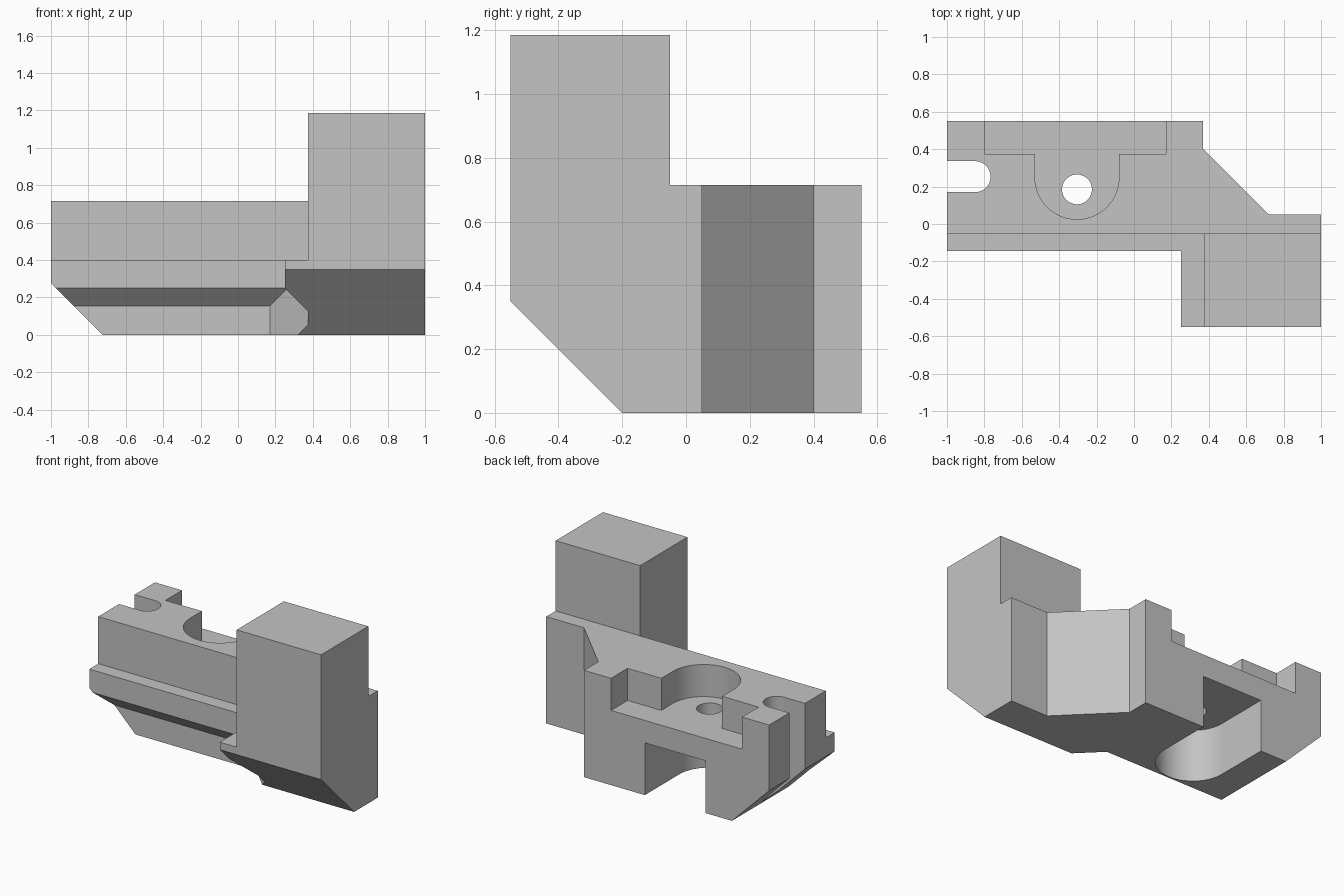
import bpy
import bmesh
from math import cos, sin, pi, radians

cube = bpy.data.objects.get("Cube")
if cube:
    bpy.data.objects.remove(cube, do_unlink=True)

grey = bpy.data.materials.new("plain grey")
grey.use_nodes = True
grey.diffuse_color = (0.55, 0.55, 0.55, 1)
grey.node_tree.nodes["Principled BSDF"].inputs["Base Color"].default_value = grey.diffuse_color


def prism(name, profile, axis, low, high):
    """Extrude a 2D profile along one axis, from low to high."""
    place = {"x": lambda a, b, h: (h, a, b),
             "y": lambda a, b, h: (a, h, b),
             "z": lambda a, b, h: (a, b, h)}[axis]
    bm = bmesh.new()
    base = bm.faces.new([bm.verts.new(place(a, b, low)) for a, b in profile])
    grown = bmesh.ops.extrude_face_region(bm, geom=[base])["geom"]
    top = [v for v in grown if isinstance(v, bmesh.types.BMVert)]
    bmesh.ops.translate(bm, verts=top, vec=place(0, 0, high - low))
    bmesh.ops.recalc_face_normals(bm, faces=bm.faces)
    mesh = bpy.data.meshes.new(name)
    bm.to_mesh(mesh)
    bm.free()
    mesh.materials.append(grey)
    obj = bpy.data.objects.new(name, mesh)
    bpy.context.collection.objects.link(obj)
    return obj


def arc(cx, cy, r, start, end, steps=32):
    return [(cx + r * cos(start + (end - start) * i / steps),
             cy + r * sin(start + (end - start) * i / steps)) for i in range(steps + 1)]


def rect(x0, y0, x1, y1):
    return [(x0, y0), (x1, y0), (x1, y1), (x0, y1)]


def combine(target, tool, operation):
    """Apply a boolean and throw the tool away."""
    mod = target.modifiers.new(operation, "BOOLEAN")
    mod.operation, mod.solver, mod.object = operation, "EXACT", tool
    bpy.context.view_layer.objects.active = target
    bpy.ops.object.modifier_apply(modifier=mod.name)
    bpy.data.objects.remove(tool, do_unlink=True)


# Main block with the angled back corner
block = prism("bracket_block", [
    (-1, -.05), (.375, -.05), (.375, -.55), (1, -.55), (1, .05),
    (.72, .05), (.37, .4), (.37, .55), (-1, .55)], "z", 0, .715)

additions = [
    # Tall column
    prism("column", rect(.375, -.55, 1, -.05), "z", .5, 1.185),
    # Diagonal gusset in the inside corner
    prism("gusset", [(.17, -.05), (.375, -.255), (.5, -.255), (.5, 0), (.17, 0)], "z", 0, .3),
    # L-shaped ledge and its sloped undersides
    prism("ledge", [(-1, -.145), (.25, -.145), (.25, -.55), (.5, -.55), (.5, 0), (-1, 0)],
          "z", .25, .4),
    prism("front_underside", [(-.145, .25), (-.05, .155), (0, .155), (0, .3), (-.145, .3)],
          "x", -1, .4),
    prism("side_underside", [(.25, .25), (.375, .125), (.5, .125), (.5, .3), (.25, .3)],
          "y", -.55, 0),
]
for part in additions:
    combine(block, part, "UNION")

hole_x, hole_y, slot_r = -.305, .185, .225
cuts = [
    # Sloped bottom edges
    prism("front_bevel", [(-.1, -.1), (-.65, .45), (-.65, -.1)], "x", -1.1, 1.1),
    prism("end_bevel", [(-.625, -.1), (-1.1, .375), (-1.1, -.1)], "y", -.7, .7),
    # Upper pocket with rounded seat
    prism("upper_pocket", [(.17, .375), (.17, .65), (-.8, .65), (-.8, .375), (-.53, .375)]
          + arc(hole_x, .25, slot_r, pi, 2 * pi) + [(-.08, .375)], "z", .5, .9),
    # Lower slot open to the back
    prism("lower_slot", [(hole_x + slot_r, .65), (hole_x - slot_r, .65)]
          + arc(hole_x, hole_y, slot_r, pi, 2 * pi), "z", -.1, .35),
    # Round through hole
    prism("bolt_hole", arc(hole_x, hole_y, .08, 0, 2 * pi, 48)[:-1], "z", .2, .8),
    # Rounded notch in the end
    prism("end_notch", [(-1.1, .17), *arc(-.85, .253, .083, -pi / 2, pi / 2), (-1.1, .336)],
          "z", -.1, .9),
]
for part in cuts:
    combine(block, part, "DIFFERENCE")

# Clean up coplanar seams, then shade with sharp edges kept
bm = bmesh.new()
bm.from_mesh(block.data)
bmesh.ops.remove_doubles(bm, verts=bm.verts, dist=.0005)
bmesh.ops.dissolve_limit(bm, angle_limit=radians(.5), verts=bm.verts, edges=bm.edges)
bm.to_mesh(block.data)
bm.free()
bpy.ops.object.select_all(action="DESELECT")
block.select_set(True)
bpy.context.view_layer.objects.active = block
bpy.ops.object.shade_smooth_by_angle(angle=radians(30))
